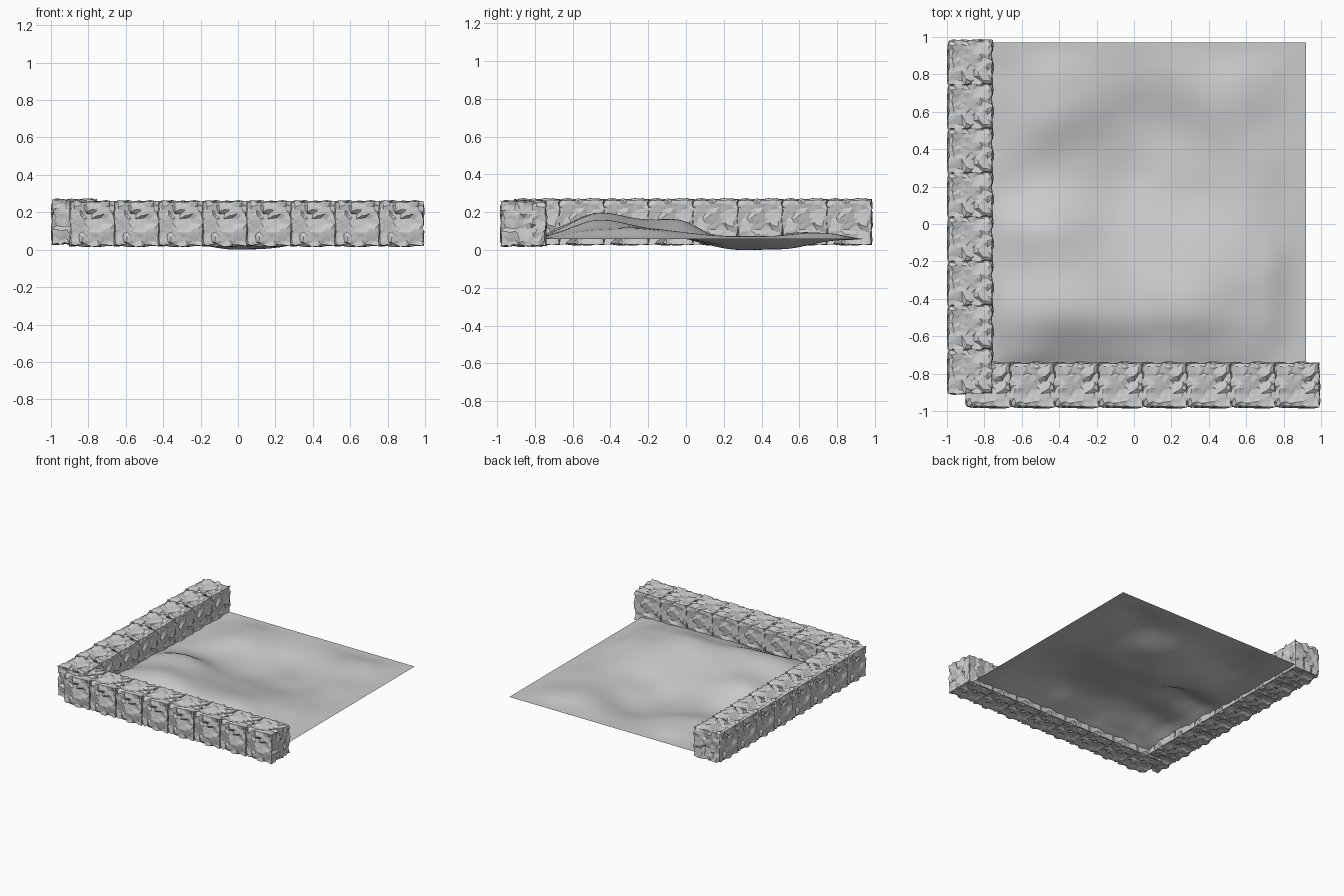
import bpy, bmesh, math, random
from mathutils import Vector, noise

if "Cube" in bpy.data.objects:
    bpy.data.objects.remove(bpy.data.objects["Cube"])

random.seed(8)
PITCH = 0.236      # length of one stone block
HALF = 0.117       # nominal half size before chipping


# One rough-hewn block: a subdivided cube whose skin is broken into tilted chips
def stone_mesh():
    chips = []
    for i in (-1, 0, 1):
        for j in (-1, 0, 1):
            for k in (-1, 0, 1):
                seed = Vector((i, j, k)) * 0.078
                seed += Vector([random.uniform(-0.022, 0.022) for _ in range(3)])
                tilt = Vector([random.choice((-1, 1)) * random.uniform(0.08, 0.24)
                               for _ in range(3)])
                chips.append((seed, tilt, random.uniform(-0.003, 0.003)))
    bm = bmesh.new()
    bmesh.ops.create_cube(bm, size=2 * HALF)
    bmesh.ops.subdivide_edges(bm, edges=bm.edges[:], cuts=9, use_grid_fill=True)
    for v in bm.verts:
        p = v.co.copy()
        out = Vector([math.copysign(1, c) if abs(abs(c) - HALF) < 1e-4 else 0 for c in p])
        seed, tilt, base = min(chips, key=lambda c: (c[0] - p).length)
        flat = Vector([(p - seed)[i] if out[i] == 0 else 0 for i in range(3)])
        push = max(-0.011, min(0.008, base + tilt.dot(flat)))
        if sum(abs(c) for c in out) > 1:      # ragged arrises
            push = random.uniform(-0.007, 0.005)
        push += random.uniform(-0.001, 0.001)
        slide = Vector([random.uniform(-0.007, 0.007) * (1 - abs(c)) for c in out])
        v.co = p + out * push + slide
    bmesh.ops.triangulate(bm, faces=bm.faces[:], quad_method='SHORT_EDGE')
    mesh = bpy.data.meshes.new("stone_block")
    bm.to_mesh(mesh)
    bm.free()
    return mesh


def wall(name, mesh, loc, angle):
    ob = bpy.data.objects.new(name, mesh)
    bpy.context.collection.objects.link(ob)
    ob.location = loc
    ob.rotation_euler.z = angle
    arr = ob.modifiers.new("blocks", 'ARRAY')
    arr.count = 8
    arr.use_relative_offset = False
    arr.use_constant_offset = True
    arr.constant_offset_displace = (PITCH, 0, 0)


# Two walls of eight blocks meeting at the front left corner
block = stone_mesh()
wall("front_wall", block, (-0.780, -0.860, 0.140), 0)
wall("left_wall", block, (-0.875, 0.863, 0.149), -math.pi / 2)

# Ground hills: (x, y, height, spread x, spread front, spread back)
HILLS = [
    (0.05, -0.47, 0.095, 0.55, 0.15, 0.26),
    (-0.50, -0.46, 0.075, 0.22, 0.17, 0.14),
    (0.50, -0.15, 0.030, 0.20, 0.20, 0.20),
    (-0.48, -0.05, 0.085, 0.20, 0.15, 0.11),
    (-0.35, 0.58, 0.050, 0.18, 0.13, 0.18),
    (0.50, 0.65, 0.035, 0.20, 0.22, 0.16),
    (0.03, 0.41, -0.070, 0.27, 0.28, 0.22),
]


def ground_height(x, y):
    h = 0
    for cx, cy, a, sx, sf, sb in HILLS:
        sy = sf if y < cy else sb
        h += a * math.exp(-0.5 * (((x - cx) / sx) ** 2 + ((y - cy) / sy) ** 2))
    h += 0.018 * noise.noise(Vector((x * 3.5, y * 3.5, 0.3)))
    # flatten towards the border, more sharply beside the walls
    edge = min((0.92 - x) / 0.22, (x + 0.88) / 0.2, (0.97 - y) / 0.2, (y + 0.83) / 0.14)
    t = max(0, min(1, edge))
    return max(0.0, 0.058 + h * t * t * (3 - 2 * t))


# Rolling ground sheet, tucked into the walls
bm = bmesh.new()
bmesh.ops.create_grid(bm, x_segments=64, y_segments=64, size=0.9)
for v in bm.verts:
    v.co.x += 0.02
    v.co.y += 0.07
    v.co.z = ground_height(v.co.x, v.co.y)
for f in bm.faces:
    f.smooth = True
ground = bpy.data.meshes.new("ground")
bm.to_mesh(ground)
bm.free()
bpy.context.collection.objects.link(bpy.data.objects.new("ground", ground))
